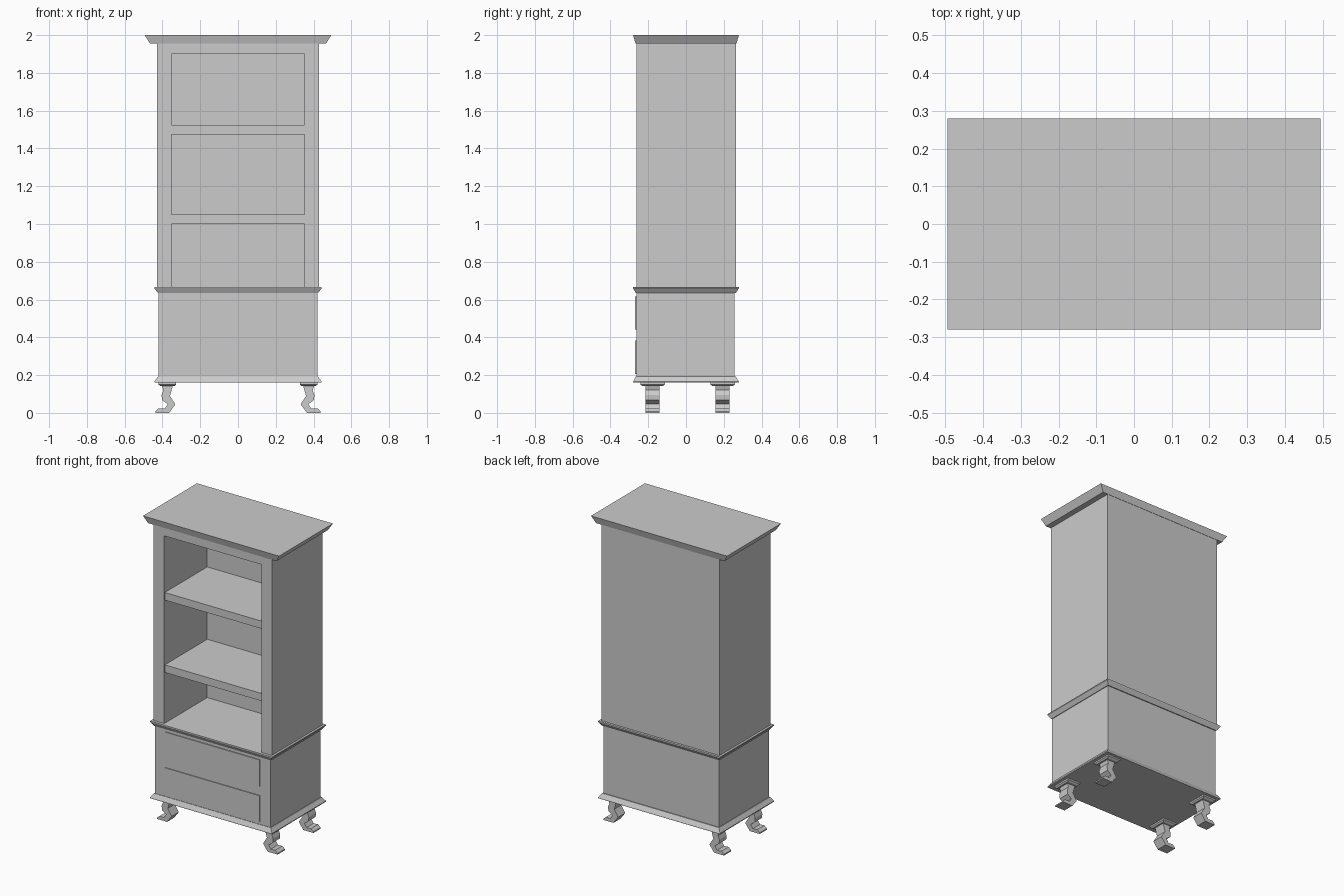
import bpy, bmesh

if "Cube" in bpy.data.objects:
    bpy.data.objects.remove(bpy.data.objects["Cube"])


def finish(name, bm):
    bmesh.ops.recalc_face_normals(bm, faces=bm.faces)
    me = bpy.data.meshes.new(name)
    bm.to_mesh(me)
    bm.free()
    ob = bpy.data.objects.new(name, me)
    bpy.context.collection.objects.link(ob)
    return ob


def tapered(name, rings):
    """Stack of rectangles (x0, x1, y0, y1, z), joined and capped."""
    bm = bmesh.new()
    loops = [[bm.verts.new(p) for p in
              ((x0, y0, z), (x1, y0, z), (x1, y1, z), (x0, y1, z))]
             for x0, x1, y0, y1, z in rings]
    for a, b in zip(loops, loops[1:]):
        for i in range(4):
            j = (i + 1) % 4
            bm.faces.new((a[i], a[j], b[j], b[i]))
    bm.faces.new(loops[0])
    bm.faces.new(loops[-1])
    return finish(name, bm)


def box(name, x0, x1, y0, y1, z0, z1):
    return tapered(name, [(x0, x1, y0, y1, z0), (x0, x1, y0, y1, z1)])


def prism(name, pts, y0, y1):
    """Extrude an xz profile along y."""
    bm = bmesh.new()
    face = bm.faces.new([bm.verts.new((x, y0, z)) for x, z in pts])
    ext = bmesh.ops.extrude_face_region(bm, geom=[face])
    verts = [v for v in ext["geom"] if isinstance(v, bmesh.types.BMVert)]
    bmesh.ops.translate(bm, verts=verts, vec=(0, y1 - y0, 0))
    return finish(name, bm)


# Crown and mouldings
tapered("crown", [(-.466, .466, -.267, .267, 1.955), (-.494, .494, -.28, .28, 2.0)])
tapered("middle_moulding", [(-.424, .424, -.266, .264, .635), (-.443, .443, -.28, .28, .66),
                            (-.443, .443, -.28, .28, .667)])
tapered("base_moulding", [(-.443, .443, -.28, .28, .16), (-.443, .443, -.28, .28, .165),
                          (-.424, .424, -.266, .264, .192)])

# Open upper case, hollowed from the front
case = box("upper_case", -.429, .429, -.262, .265, .66, 1.958)
cutter = box("case_opening", -.353, .353, -.4, .185, .6, 1.90)
cutter.hide_render = True
mod = case.modifiers.new("opening", "BOOLEAN")
mod.operation = "DIFFERENCE"
mod.solver = "EXACT"
mod.object = cutter
bpy.context.view_layer.objects.active = case
bpy.ops.object.modifier_apply(modifier=mod.name)
bpy.data.objects.remove(cutter)

# Shelves
for i, z in enumerate((1.0, 1.475)):
    box(f"shelf_{i + 1}", -.354, .354, -.255, .186, z, z + .05)

# Drawer case and drawer fronts
box("drawer_case", -.42, .42, -.263, .258, .17, .65)
for i, z in enumerate((.207, .442)):
    box(f"drawer_front_{i + 1}", -.343, .343, -.269, -.25, z, z + .175)

# Cabriole legs with pads
LEG = [(.405, .15), (.395, .12), (.405, .095), (.402, .068), (.372, .046),
       (.388, .022), (.42, .024), (.438, .008), (.438, 0), (.365, 0),
       (.332, .045), (.36, .09), (.343, .15)]
for side, s in (("left", -1), ("right", 1)):
    for end, y in (("front", -.177), ("back", .194)):
        prism(f"{end}_{side}_leg", [(s * x, z) for x, z in LEG], y - .037, y + .037)
        cx = s * .374
        tapered(f"{end}_{side}_leg_pad",
                [(cx - .038, cx + .038, y - .053, y + .053, .142),
                 (cx - .047, cx + .047, y - .065, y + .065, .15),
                 (cx - .047, cx + .047, y - .065, y + .065, .161)])
